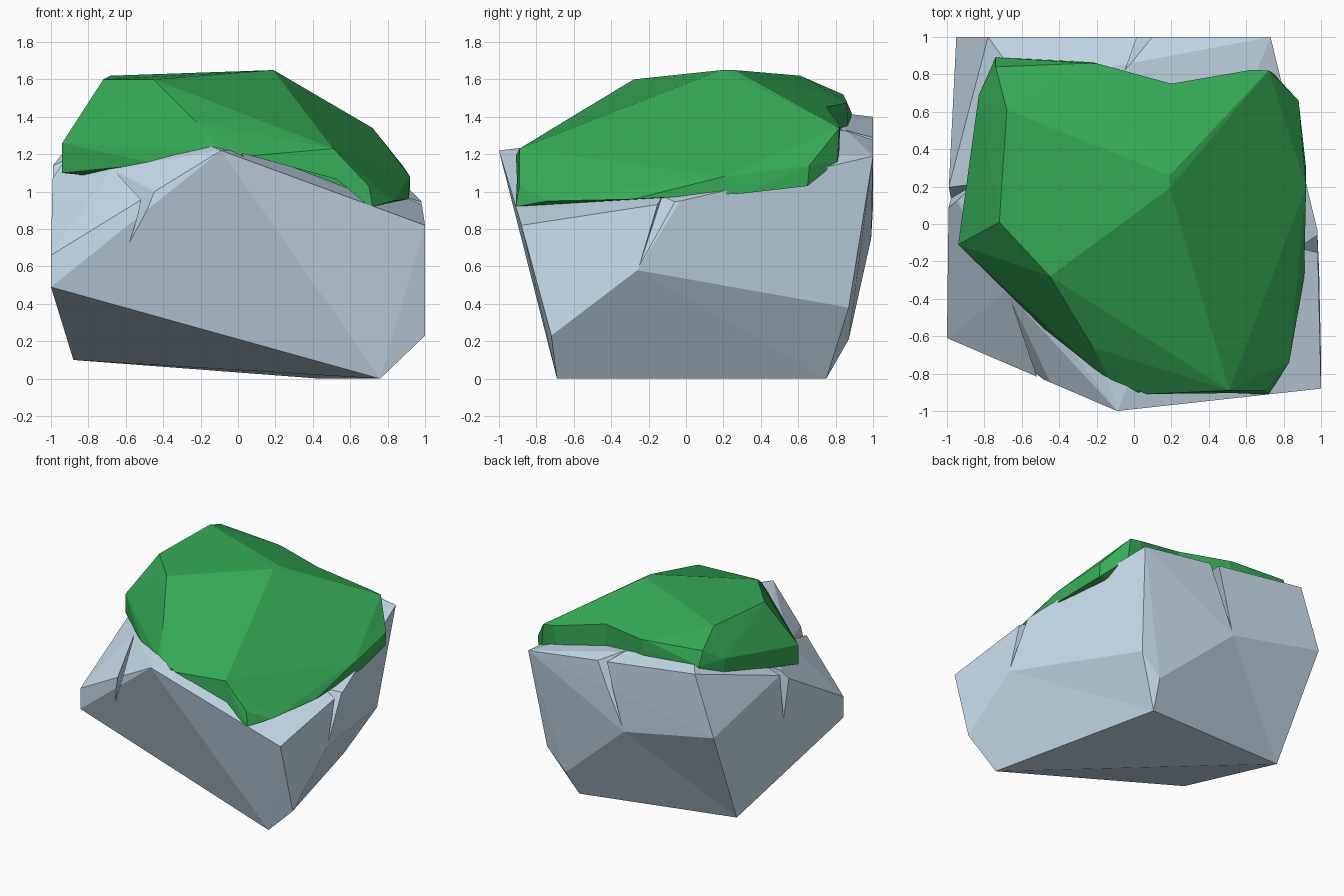
import bpy, bmesh, math

if "Cube" in bpy.data.objects:
    bpy.data.objects.remove(bpy.data.objects["Cube"])


def turn_edges(bm, pairs):
    """Re-crease two neighbouring triangles so an edge joins the two given corners."""
    def find(p):
        return min(bm.verts, key=lambda v: sum((a - b) ** 2 for a, b in zip(v.co, p)))
    for p, q in pairs:
        a, b = find(p), find(q)
        if bm.edges.get((a, b)):
            continue
        for e in bm.edges[:]:
            corners = {v for f in e.link_faces for v in f.verts} - set(e.verts)
            if corners == {a, b}:
                bmesh.utils.edge_rotate(e, True)
                break


def hull(name, points, creases=(), soften=1.0):
    """Flat-faced solid wrapped around a handful of corner points."""
    bm = bmesh.new()
    for p in points:
        bm.verts.new(p)
    res = bmesh.ops.convex_hull(bm, input=bm.verts[:])
    loose = {v for v in res["geom_interior"] + res["geom_unused"]
             if isinstance(v, bmesh.types.BMVert) and v.is_valid}
    bmesh.ops.delete(bm, geom=list(loose), context='VERTS')
    turn_edges(bm, creases)
    bmesh.ops.dissolve_limit(bm, angle_limit=math.radians(soften),
                             verts=bm.verts[:], edges=bm.edges[:])
    bmesh.ops.recalc_face_normals(bm, faces=bm.faces[:])
    mesh = bpy.data.meshes.new(name)
    bm.to_mesh(mesh)
    bm.free()
    ob = bpy.data.objects.new(name, mesh)
    bpy.context.collection.objects.link(ob)
    return ob


def cut(target, name, points):
    """Subtract a hidden wedge from the target."""
    cutter = hull(name, points)
    cutter.hide_render = True
    cutter.hide_viewport = True
    mod = target.modifiers.new(name, 'BOOLEAN')
    mod.operation = 'DIFFERENCE'
    mod.solver = 'EXACT'
    mod.object = cutter


def paint(ob, name, colour):
    mat = bpy.data.materials.new(name)
    mat.diffuse_color = (*colour, 1)
    mat.use_nodes = True
    mat.node_tree.nodes["Principled BSDF"].inputs["Base Color"].default_value = mat.diffuse_color
    ob.data.materials.append(mat)


# Boulder
foot_front, foot_back, foot_left = (.76, -.69, 0), (.44, .75, 0), (-.88, .60, .10)
right_mid, back_mid = (.99, -.26, .58), (-.13, .99, .75)
rock = hull("boulder", [
    foot_front, foot_back, foot_left, (-1, -.61, .49),                      # foot
    (1, -.72, .23), (.48, .87, .21), (.65, .87, .38), right_mid, back_mid,  # lower sides
    (1, -.88, .82), (-1, -.61, .66), (-.95, 1, .92), (.98, -.03, .95),      # shoulders
    (-.09, -1, 1.22), (.73, 1, 1.19), (-.78, 1, 1.40), (-.99, .20, 1.14),   # upper rim
    (-.68, -.36, 1.12), (-.6, .75, 1.43),                                   # under the moss
], creases=[(right_mid, foot_back), (right_mid, foot_front), (right_mid, foot_back),
            (back_mid, foot_left), (back_mid, foot_back)])
paint(rock, "stone_grey", (.60, .75, .87))

# Cracks: low tip, high tip, and the two lips of the opening
cracks = {
    "front_crack": [(-.57, -.80, .68), (-.67, -.36, 1.15), (-.42, -.88, 1.03), (-.49, -.87, 1.0)],
    "right_crack": [(1.0, -.26, .57), (.85, -.10, 1.06), (1.03, -.14, .99), (1.03, 0, .98)],
    "back_crack": [(-.12, 1.0, .76), (-.04, .80, 1.40), (.04, 1.04, 1.32), (.15, 1.04, 1.31)],
    "left_crack": [(-.99, .13, .71), (-.84, .22, 1.24), (-1.03, .04, 1.14), (-1.03, .20, 1.18)],
}
for name, pts in cracks.items():
    cut(rock, name, pts)

# Moss cap
moss = hull("moss_cap", [
    # crown
    (.19, .26, 1.65), (.19, .19, 1.65), (-.72, .01, 1.60), (-.45, -.28, 1.60),
    (-.68, .61, 1.62), (-.74, .84, 1.52),
    # shoulder
    (-.22, -.66, 1.37), (-.12, -.83, 1.24), (.51, -.89, 1.23), (.70, -.89, 1.03),
    (.92, .20, 1.08), (.88, .66, 1.14), (.72, .82, 1.34), (-.24, .86, 1.48),
    (-.74, .89, 1.41), (-.94, -.11, 1.26), (-.83, .69, 1.42),
    # lower rim
    (-.94, -.11, 1.10), (-.44, -.60, 1.15), (-.14, -.84, 1.22), (.05, -.91, 1.19),
    (.53, -.90, 1.06), (.72, -.91, .92), (.83, -.74, .95), (.91, -.28, .96),
    (.92, .30, .99), (.88, .65, 1.03), (.74, .81, 1.16), (-.24, .86, 1.33),
    (-.74, .89, 1.38), (-.83, .69, 1.30),
])
# Shallow bay in the back edge, and the raised lip along the front edge
cut(moss, "moss_back_bay", [(x, y, z) for z in (.9, 1.8)
                            for x, y in ((-.24, .87), (.72, .84), (.20, .75), (.2, 1.1))])
cut(moss, "moss_front_lip", [(x, y, z) for y in (-1.1, -.6)
                             for x, z in ((.02, 1.205), (.53, 1.065), (.69, .93), (.3, .8))])
paint(moss, "moss_green", (.036, .41, .095))
